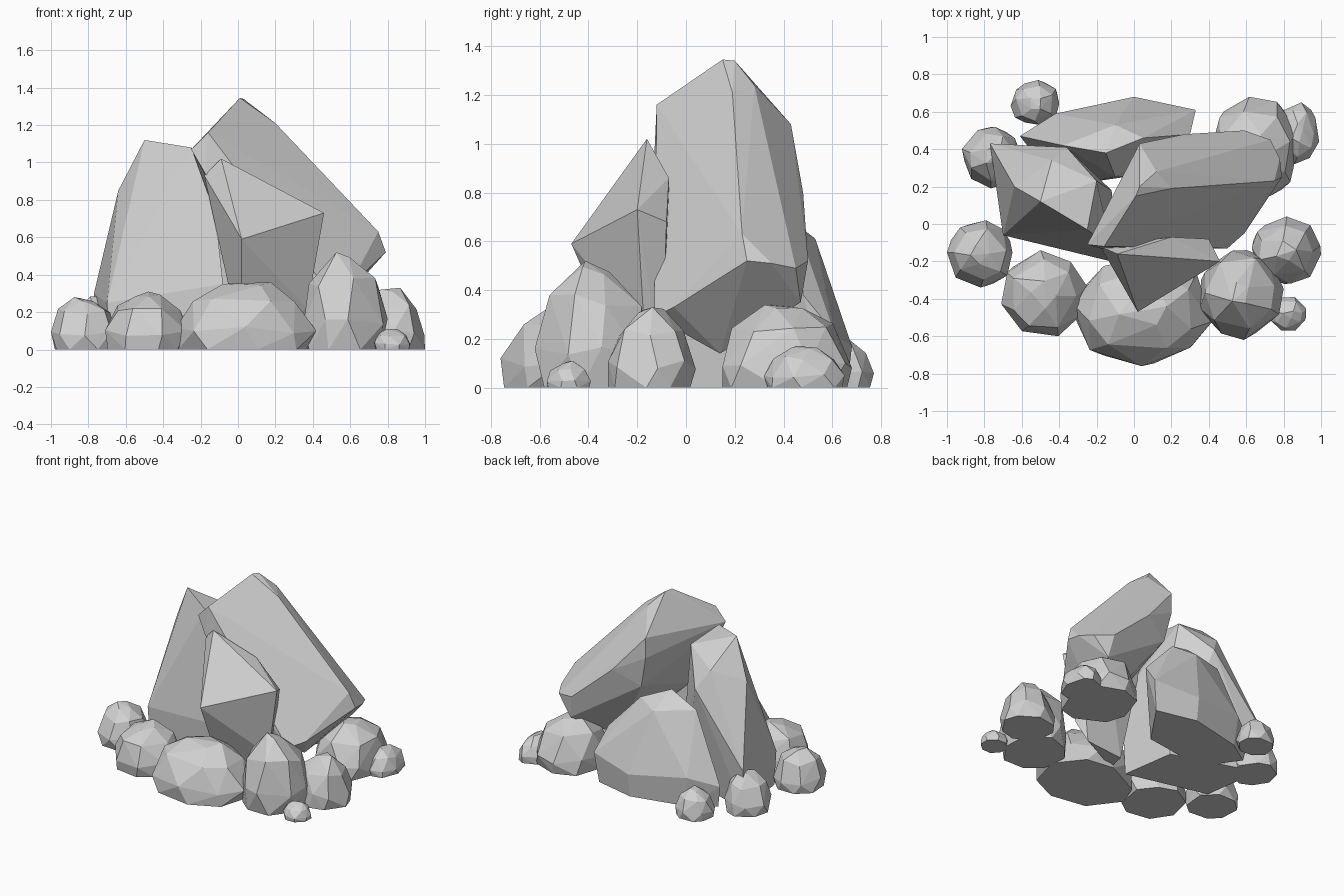
import bpy, bmesh, math, random

stone = bpy.data.materials.new("grey stone")
stone.diffuse_color = (0.64, 0.64, 0.64, 1)


def hull(name, points):
    """Flat-shaded convex rock around a handful of corner points."""
    bm = bmesh.new()
    for p in points:
        bm.verts.new(p)
    res = bmesh.ops.convex_hull(bm, input=bm.verts)
    junk = {g for g in res["geom_interior"] + res["geom_unused"]
            if isinstance(g, bmesh.types.BMVert)}
    bmesh.ops.delete(bm, geom=list(junk), context='VERTS')
    bmesh.ops.dissolve_limit(bm, angle_limit=math.radians(4), verts=bm.verts, edges=bm.edges)
    bmesh.ops.recalc_face_normals(bm, faces=bm.faces)
    me = bpy.data.meshes.new(name)
    bm.to_mesh(me)
    bm.free()
    me.materials.append(stone)
    ob = bpy.data.objects.new(name, me)
    bpy.context.collection.objects.link(ob)
    return ob


def boulder(name, x0, x1, y0, y1, h, seed, shoulder=0.78, peak=0.3):
    """Jittered dome of rings, stretched to fill the given bounds, flat on the ground."""
    rnd = random.Random(seed)
    pts = []
    for z, r, n in ((0, 0.95, 8), (0.3, 1.0, 8), (0.72, shoulder, 7), (0.97, peak, 4)):
        turn = rnd.uniform(0, 1)
        for i in range(n):
            a = (i + turn + rnd.uniform(-0.2, 0.2)) * math.tau / n
            rr = r * rnd.uniform(0.95, 1.04)
            zz = z + (rnd.uniform(-0.07, 0.05) if z else 0)
            pts.append((rr * math.cos(a), rr * math.sin(a), zz))
    lo = [min(p[i] for p in pts) for i in range(3)]
    hi = [max(p[i] for p in pts) for i in range(3)]
    box = ((x0, x1), (y0, y1), (0, h))
    hull(name, [[b[0] + (p[i] - lo[i]) / (hi[i] - lo[i]) * (b[1] - b[0])
                 for i, b in enumerate(box)] for p in pts])


# tall slab leaning to the right, propped above the ground
hull("leaning_slab", [
    (0.01, 0.15, 1.345), (0.03, 0.20, 1.34), (0.20, 0.19, 1.21), (0.12, 0.28, 1.24),
    (-0.16, -0.12, 1.16), (-0.25, -0.11, 1.07), (-0.18, -0.13, 0.95),
    (0.03, 0.43, 1.08), (0.03, 0.43, 0.93), (0.27, 0.48, 0.80), (0.59, 0.50, 0.52),
    (0.73, 0.45, 0.49), (0.75, 0.23, 0.63), (0.79, 0.25, 0.52), (0.78, 0.35, 0.51),
    (0.62, 0.47, 0.35), (0.59, -0.05, 0.33), (0.50, -0.13, 0.29), (0.45, 0.14, 0.14),
    (0.03, -0.10, 0.55), (0.08, 0.41, 0.70)])

# pointed wedge resting on the front of the slab
hull("front_wedge", [
    (-0.09, -0.16, 1.02), (-0.18, -0.12, 0.93), (0.20, -0.07, 0.86), (0.46, -0.20, 0.73),
    (0.02, -0.47, 0.59), (0.40, -0.08, 0.68), (0.03, -0.30, 0.25), (-0.04, -0.17, 0.30),
    (0.37, -0.17, 0.22), (0.02, -0.22, 0.02), (0.05, -0.08, 0.02), (0.32, -0.10, 0.06)])

# upright rock on the left
hull("left_upright_rock", [
    (-0.50, 0.12, 1.12), (-0.25, -0.03, 1.08), (-0.20, 0.23, 1.02), (-0.44, 0.34, 0.93),
    (-0.64, 0.20, 0.85), (-0.36, 0.41, 0.80), (-0.77, 0.43, 0.30), (-0.70, -0.06, 0.25),
    (-0.12, -0.13, 0.72), (-0.08, -0.21, 0.35), (-0.12, 0.18, 0.45),
    (-0.76, 0.40, 0), (-0.69, -0.05, 0), (-0.09, -0.20, 0), (-0.15, 0.20, 0)])

# broad rock at the back
hull("back_rock", [
    (0.05, 0.46, 0.65), (-0.15, 0.38, 0.73), (-0.38, 0.42, 0.65), (-0.10, 0.53, 0.61),
    (0.33, 0.61, 0.22), (0.30, 0.48, 0.38), (0.00, 0.68, 0.17), (-0.42, 0.59, 0.22),
    (-0.61, 0.47, 0.16), (0.30, 0.59, 0), (0.00, 0.66, 0), (-0.40, 0.57, 0),
    (-0.58, 0.45, 0), (-0.40, 0.20, 0), (0.08, 0.27, 0), (-0.10, 0.25, 0.52)])

# ring of boulders around the base
for name, *spec in (
        ("front_boulder", -0.33, 0.42, -0.76, -0.16, 0.36, 3, 0.76, 0.35),
        ("front_right_boulder", 0.35, 0.80, -0.62, -0.14, 0.52, 5, 0.85, 0.25),
        ("front_left_boulder", -0.71, -0.25, -0.60, -0.14, 0.31, 8),
        ("left_boulder", -1.00, -0.65, -0.34, 0.02, 0.28, 11),
        ("left_back_boulder", -0.92, -0.60, 0.19, 0.52, 0.29, 14),
        ("back_left_pebble", -0.66, -0.40, 0.53, 0.77, 0.20, 17),
        ("back_right_boulder", 0.40, 0.87, 0.15, 0.68, 0.34, 20),
        ("far_right_pebble", 0.76, 0.99, 0.32, 0.65, 0.17, 23),
        ("right_boulder", 0.63, 1.00, -0.32, 0.04, 0.33, 26),
        ("front_right_pebble", 0.73, 0.92, -0.57, -0.39, 0.11, 29)):
    boulder(name, *spec)
